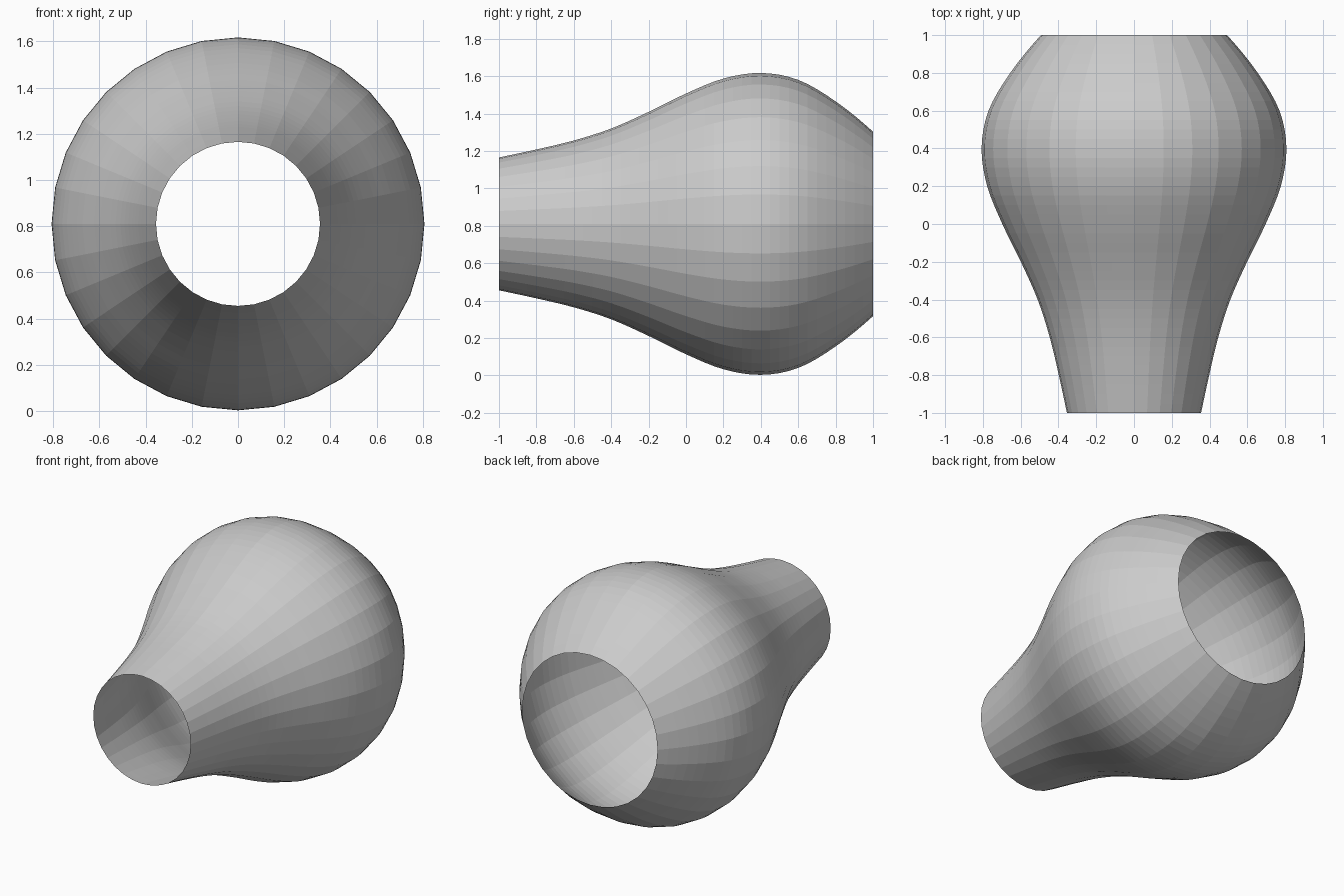
import bpy, math

if "Cube" in bpy.data.objects:
    bpy.data.objects.remove(bpy.data.objects["Cube"])

SIDES, RINGS, CENTRE_Z = 32, 40, 0.81
# radius at eleven even steps from the front (y=-1) to the back (y=1)
RADII = [0.355, 0.398, 0.446, 0.51, 0.599, 0.697, 0.777, 0.807, 0.77, 0.655, 0.493]


def radius(t):
    """Smooth curve through RADII, t from 0 to 1."""
    p = [2 * RADII[0] - RADII[1]] + RADII + [2 * RADII[-1] - RADII[-2] - 0.04]
    s = t * (len(RADII) - 1)
    i = min(int(s), len(RADII) - 2)
    u = s - i
    a, b, c, d = p[i:i + 4]
    return 0.5 * (2 * b + (c - a) * u + (2 * a - 5 * b + 4 * c - d) * u ** 2
                  + (3 * b - a - 3 * c + d) * u ** 3)


# open bulb-shaped shell turned around the y axis
verts, faces = [], []
for i in range(RINGS + 1):
    t = i / RINGS
    r = radius(t)
    for k in range(SIDES):
        a = 2 * math.pi * k / SIDES
        verts.append((r * math.cos(a), 2 * t - 1, CENTRE_Z + r * math.sin(a)))
for i in range(RINGS):
    for k in range(SIDES):
        n = (k + 1) % SIDES
        faces.append((i * SIDES + k, (i + 1) * SIDES + k,
                      (i + 1) * SIDES + n, i * SIDES + n))

mesh = bpy.data.meshes.new("vase_shell")
mesh.from_pydata(verts, [], faces)
mesh.update()
shell = bpy.data.objects.new("vase_shell", mesh)
bpy.context.collection.objects.link(shell)

grey = bpy.data.materials.new("light grey")
grey.diffuse_color = (0.6, 0.6, 0.6, 1)
grey.use_nodes = True
grey.node_tree.nodes["Principled BSDF"].inputs["Base Color"].default_value = grey.diffuse_color
mesh.materials.append(grey)
